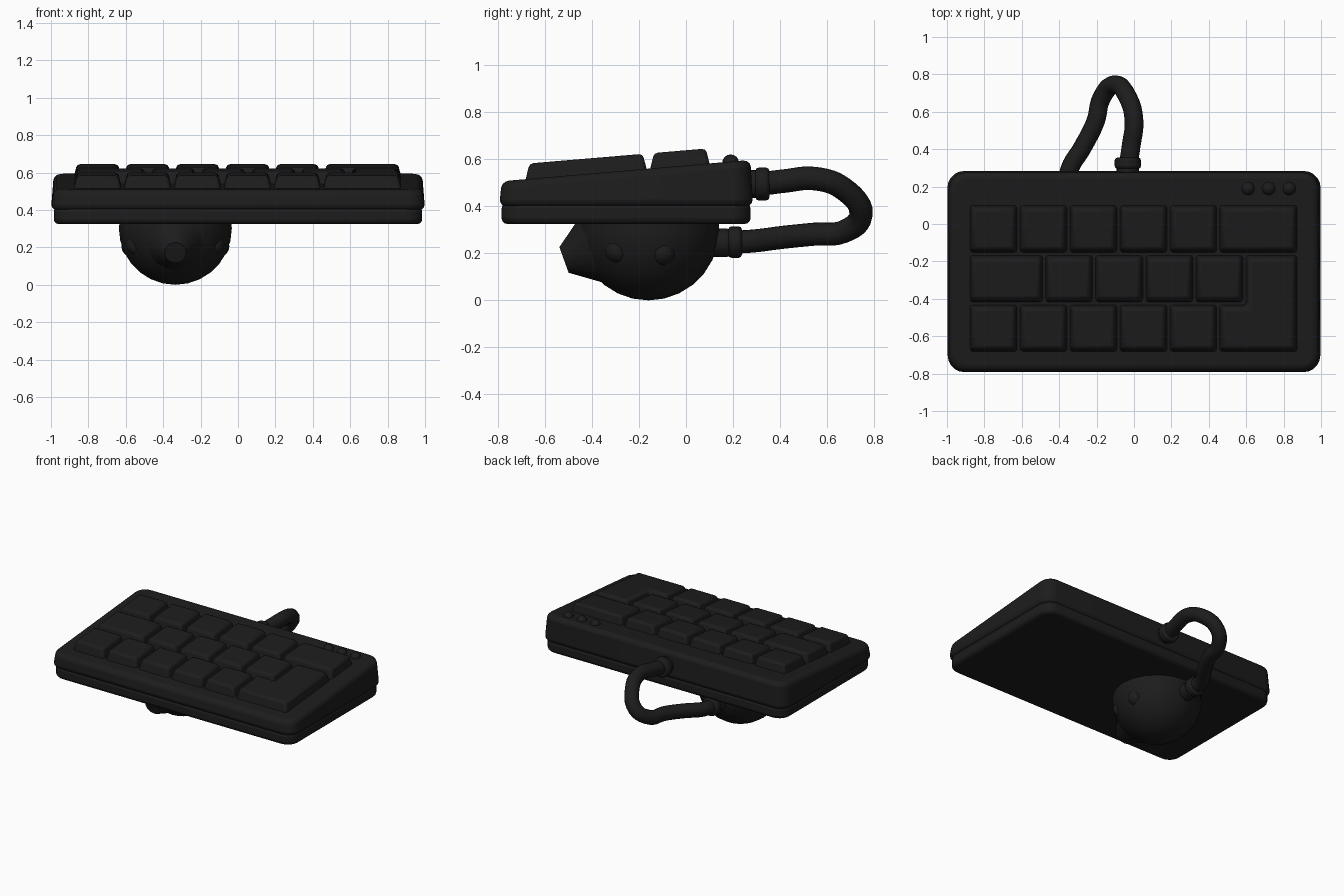
import bpy, bmesh, math
from mathutils import Vector

if "Cube" in bpy.data.objects:
    bpy.data.objects.remove(bpy.data.objects["Cube"])

mat = bpy.data.materials.new("black_plastic")
mat.diffuse_color = (0.012, 0.012, 0.012, 1)
mat.use_nodes = True
mat.node_tree.nodes["Principled BSDF"].inputs["Base Color"].default_value = mat.diffuse_color


def finish(ob, angle=35):
    if not ob.data.materials:
        ob.data.materials.append(mat)
    bpy.ops.object.select_all(action='DESELECT')
    ob.select_set(True)
    bpy.context.view_layer.objects.active = ob
    bpy.ops.object.shade_smooth_by_angle(angle=math.radians(angle))
    return ob


def new_object(name, bm):
    bmesh.ops.recalc_face_normals(bm, faces=bm.faces)
    me = bpy.data.meshes.new(name)
    bm.to_mesh(me)
    bm.free()
    ob = bpy.data.objects.new(name, me)
    bpy.context.collection.objects.link(ob)
    return ob


def loft(name, low, high, bevel, segs=2):
    """Closed solid between two matching outlines."""
    bm = bmesh.new()
    a = [bm.verts.new(p) for p in low]
    b = [bm.verts.new(p) for p in high]
    bm.faces.new(a[::-1])
    bm.faces.new(b)
    n = len(a)
    for i in range(n):
        bm.faces.new((a[i], a[(i + 1) % n], b[(i + 1) % n], b[i]))
    ob = new_object(name, bm)
    m = ob.modifiers.new("bevel", 'BEVEL')
    m.width, m.segments, m.limit_method = bevel, segs, 'ANGLE'
    m.angle_limit = math.radians(40)
    return finish(ob)


def rounded(x, y0, y1, r, n=5):
    pts = []
    for cx, cy, start in ((x - r, y0 + r, -90), (x - r, y1 - r, 0),
                          (-x + r, y1 - r, 90), (-x + r, y0 + r, 180)):
        for i in range(n + 1):
            t = math.radians(start + 90 * i / n)
            pts.append((cx + r * math.cos(t), cy + r * math.sin(t)))
    return pts


def top_z(y):
    return 0.515 + 0.084 * (y + 0.7)


# keyboard case: flat lower tray and sloped upper shell
tray = rounded(0.985, -0.785, 0.275, 0.09)
loft("lower_tray", [(x, y, 0.325) for x, y in tray],
     [(x, y, 0.415) for x, y in tray], 0.025, 3)
shell = rounded(1.0, -0.795, 0.285, 0.09)
loft("upper_shell", [(x, y, 0.4) for x, y in shell],
     [(x * 0.985, (y + 0.255) * 0.98 - 0.255, top_z(y)) for x, y in shell], 0.03, 3)


# keycaps
def inset(poly, d):
    out = []
    for i, p in enumerate(poly):
        p = Vector(p)
        e1 = (p - Vector(poly[i - 1])).normalized()
        e2 = (Vector(poly[(i + 1) % len(poly)]) - p).normalized()
        n1, n2 = Vector((-e1.y, e1.x)), Vector((-e2.y, e2.x))
        out.append(p + (n1 + n2) * d)
    return out


def key(name, poly):
    loft(name, [(p.x, p.y, top_z(p.y) - 0.02) for p in inset(poly, 0.003)],
         [(p.x, p.y, top_z(p.y) + 0.065) for p in inset(poly, 0.024)], 0.016)


rows = [
    (-0.69, -0.425, [-0.885, -0.617, -0.35, -0.083, 0.185, 0.45]),
    (-0.425, -0.16, [-0.885, -0.48, -0.213, 0.055, 0.323, 0.59]),
    (-0.16, 0.108, [-0.885, -0.617, -0.35, -0.083, 0.185, 0.45, 0.88]),
]
for r, (y0, y1, xs) in enumerate(rows):
    for c, (x0, x1) in enumerate(zip(xs, xs[1:])):
        key(f"key_{r}_{c}", [(x0, y0), (x1, y0), (x1, y1), (x0, y1)])
key("enter_key", [(0.45, -0.69), (0.88, -0.69), (0.88, -0.16),
                  (0.59, -0.16), (0.59, -0.425), (0.45, -0.425)])


def ball(name, loc, r, scale=(1, 1, 1), segs=16):
    bpy.ops.mesh.primitive_uv_sphere_add(segments=segs, ring_count=segs // 2,
                                         radius=r, location=loc)
    ob = bpy.context.object
    ob.name, ob.scale = name, scale
    return finish(ob)


# indicator lights
for i, x in enumerate((0.61, 0.72, 0.83)):
    ball(f"indicator_{i}", (x, 0.19, 0.585), 0.036)

# round pod under the case, cut off inside the tray
C = Vector((-0.335, -0.16, 0.302))
bm = bmesh.new()
bmesh.ops.create_uvsphere(bm, u_segments=20, v_segments=14, radius=0.302)
bmesh.ops.bisect_plane(bm, geom=bm.verts[:] + bm.edges[:] + bm.faces[:],
                       plane_co=(0, 0, 0.06), plane_no=(0, 0, 1), clear_outer=True)
bmesh.ops.holes_fill(bm, edges=[e for e in bm.edges if e.is_boundary])
pod = new_object("pod", bm)
pod.location = C
finish(pod)

# blunt snout on the pod, pointing forward and slightly down
axis = Vector((0, -0.94, -0.34)).normalized()
bpy.ops.mesh.primitive_cone_add(vertices=16, radius1=0.152, radius2=0.058, depth=0.13,
                                location=C + axis * 0.317)
snout = bpy.context.object
snout.name = "pod_snout"
snout.rotation_euler = axis.to_track_quat('Z', 'Y').to_euler()
finish(snout)

# round studs on the pod sides
for side in (-1, 1):
    for i, (y, z) in enumerate(((-0.09, 0.19), (-0.31, 0.2))):
        d = Vector((0, y - C.y, z - C.z))
        d.x = side * math.sqrt(0.09 - d.y ** 2 - d.z ** 2)
        ball(f"pod_stud_{i}_{side}", C + d * 0.85, 0.06)


# cable and its end collars
def collar(name, x, y0, y1, z, r):
    bpy.ops.mesh.primitive_cylinder_add(vertices=20, radius=r, depth=y1 - y0,
                                        location=(x, (y0 + y1) / 2, z),
                                        rotation=(math.pi / 2, 0, 0))
    ob = bpy.context.object
    ob.name = name
    m = ob.modifiers.new("bevel", 'BEVEL')
    m.width, m.segments, m.limit_method = 0.014, 2, 'ANGLE'
    finish(ob)


collar("case_socket", -0.033, 0.25, 0.31, 0.495, 0.06)
collar("case_collar", -0.033, 0.295, 0.355, 0.495, 0.07)
collar("pod_socket", -0.355, 0.08, 0.19, 0.245, 0.06)
collar("pod_collar", -0.355, 0.18, 0.238, 0.248, 0.067)

path = [(-0.03, 0.32, 0.495), (-0.015, 0.42, 0.508), (0.0, 0.55, 0.518),
        (-0.03, 0.67, 0.475), (-0.105, 0.745, 0.365), (-0.175, 0.67, 0.292),
        (-0.205, 0.55, 0.282), (-0.275, 0.41, 0.268), (-0.345, 0.29, 0.253),
        (-0.355, 0.2, 0.247)]
cu = bpy.data.curves.new("cable", 'CURVE')
cu.dimensions = '3D'
cu.bevel_depth, cu.bevel_resolution, cu.resolution_u = 0.05, 4, 6
sp = cu.splines.new('BEZIER')
sp.bezier_points.add(len(path) - 1)
for bp, p in zip(sp.bezier_points, path):
    bp.co = p
    bp.handle_left_type = bp.handle_right_type = 'AUTO'
cu.materials.append(mat)
cable = bpy.data.objects.new("cable", cu)
bpy.context.collection.objects.link(cable)
